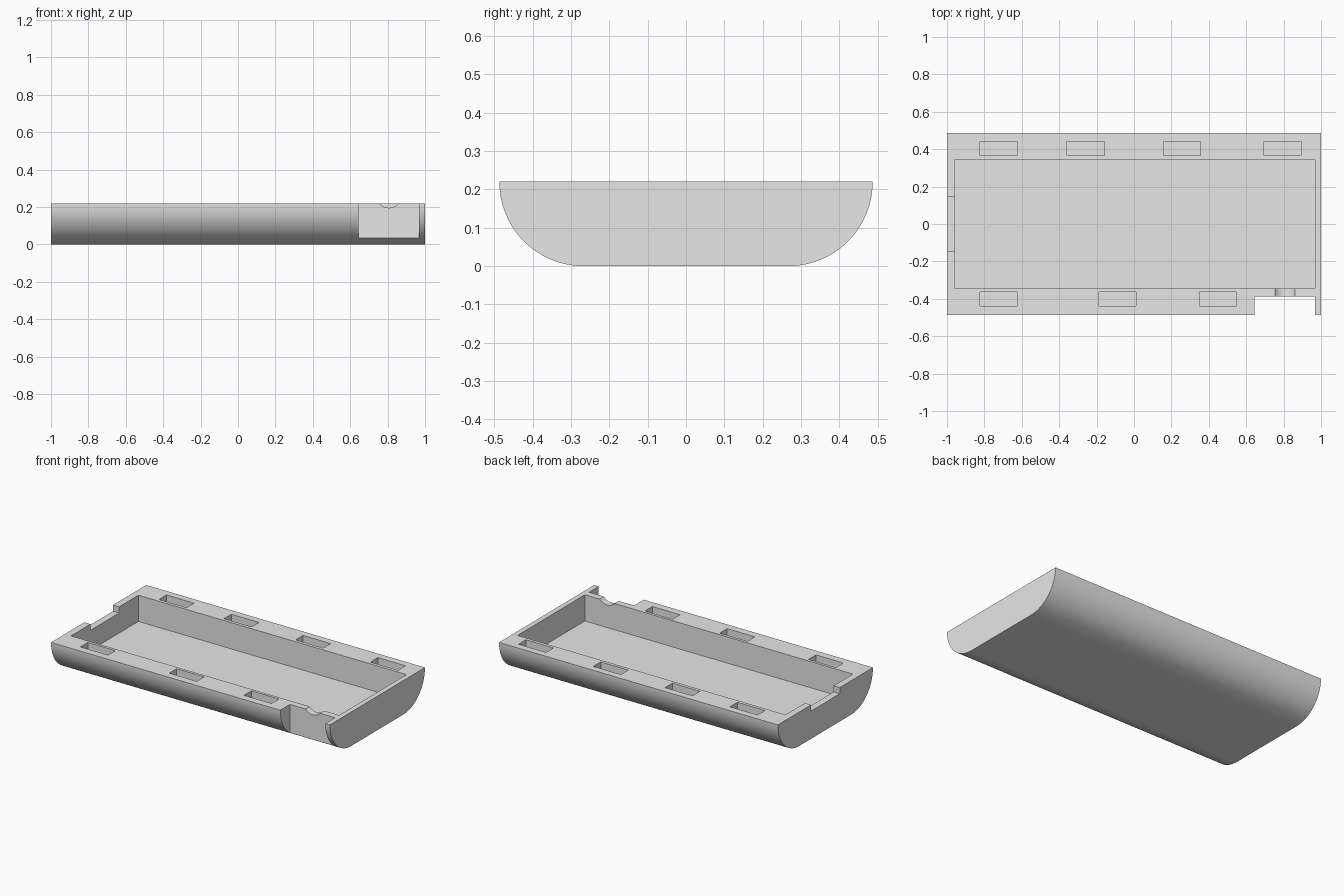
import bpy, bmesh, math
from mathutils import Matrix

cube = bpy.data.objects.get("Cube")
if cube:
    bpy.data.objects.remove(cube, do_unlink=True)

HEIGHT, HALF_WIDTH, RADIUS = 0.22, 0.487, 0.218
WALL_Y, LEFT_X, RIGHT_X = 0.345, -0.956, 0.967
FLOOR = 0.05

grey = bpy.data.materials.new("plain grey")
grey.use_nodes = True
colour = (0.8, 0.8, 0.8, 1)
grey.diffuse_color = colour
grey.node_tree.nodes["Principled BSDF"].inputs["Base Color"].default_value = colour


def add_object(name, bm):
    bmesh.ops.recalc_face_normals(bm, faces=bm.faces)
    mesh = bpy.data.meshes.new(name)
    bm.to_mesh(mesh)
    bm.free()
    obj = bpy.data.objects.new(name, mesh)
    bpy.context.collection.objects.link(obj)
    mesh.materials.append(grey)
    return obj


def cut(target, cutter):
    bpy.context.view_layer.objects.active = target
    mod = target.modifiers.new("cut", 'BOOLEAN')
    mod.operation, mod.solver, mod.object = 'DIFFERENCE', 'EXACT', cutter
    bpy.ops.object.modifier_apply(modifier=mod.name)
    bpy.data.objects.remove(cutter, do_unlink=True)


def box(x0, x1, y0, y1, z0, z1=0.4):
    bm = bmesh.new()
    bmesh.ops.create_cube(bm, size=1)
    for v in bm.verts:
        v.co = (x1 if v.co.x > 0 else x0, y1 if v.co.y > 0 else y0, z1 if v.co.z > 0 else z0)
    return add_object("box_cutter", bm)


# Tray body: rounded-bottom cross-section extruded along x
STEPS = 24
arc = []
for i in range(STEPS + 1):
    a = math.pi / 2 * i / STEPS
    arc.append((HALF_WIDTH - RADIUS + RADIUS * math.cos(a), HEIGHT - (HEIGHT * math.sin(a))))
profile = arc + [(-y, z) for y, z in reversed(arc)]
bm = bmesh.new()
end = bm.faces.new([bm.verts.new((-1, y, z)) for y, z in profile])
sweep = bmesh.ops.extrude_face_region(bm, geom=[end], use_keep_orig=True)
for v in sweep["geom"]:
    if isinstance(v, bmesh.types.BMVert):
        v.co.x = 1
tray = add_object("tray", bm)

# Main cavity
cut(tray, box(LEFT_X, RIGHT_X, -WALL_Y, WALL_Y, FLOOR))

# Corner recess through the front side
cut(tray, box(0.644, RIGHT_X, -0.6, -0.388, -0.1))

# Shallow notch in the end wall
cut(tray, box(-1.1, LEFT_X + 0.02, -0.147, 0.147, HEIGHT - 0.04))

# Slots along the back and front rims
SLOT_LENGTH, SLOT_DEPTH = 0.198, 0.05
for y0, starts in ((0.366, (-0.823, -0.357, 0.157, 0.694)), (-0.439, (-0.823, -0.186, 0.35))):
    for x0 in starts:
        cut(tray, box(x0, x0 + SLOT_LENGTH, y0, y0 + 0.076, HEIGHT - SLOT_DEPTH))

# Rounded groove joining the recess to the cavity
bm = bmesh.new()
bmesh.ops.create_cone(bm, cap_ends=True, segments=48, radius1=0.07, radius2=0.07, depth=0.12,
                      matrix=Matrix.Translation((0.807, -0.366, HEIGHT + 0.046)) @ Matrix.Rotation(math.pi / 2, 4, 'X'))
cut(tray, add_object("groove_cutter", bm))

# Smooth the rounded sides, keep edges crisp
bpy.ops.object.select_all(action='DESELECT')
tray.select_set(True)
bpy.context.view_layer.objects.active = tray
bpy.ops.object.shade_smooth_by_angle(angle=math.radians(25))
